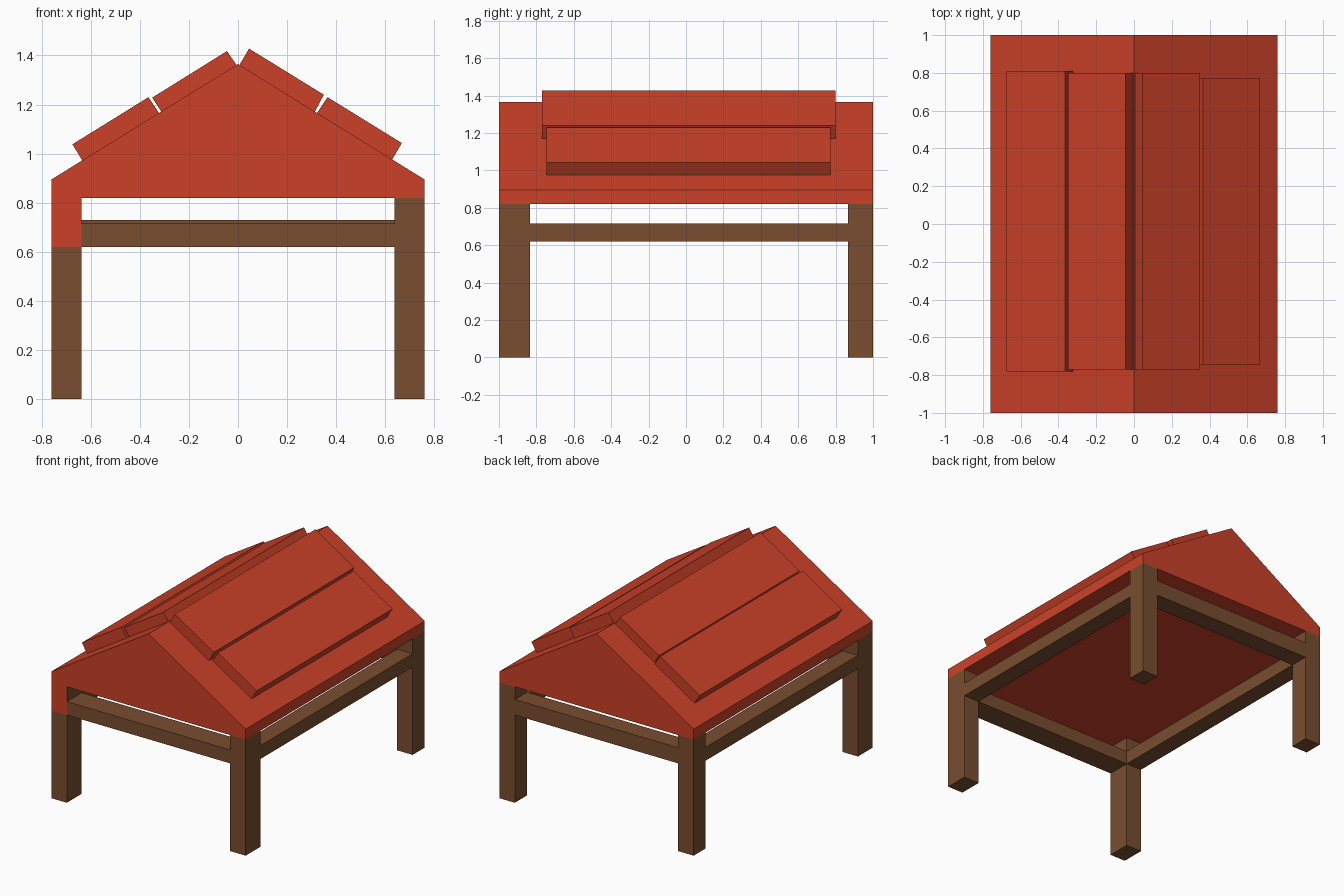
import bpy, bmesh

if "Cube" in bpy.data.objects:
    bpy.data.objects.remove(bpy.data.objects["Cube"])


def material(name, color):
    m = bpy.data.materials.new(name)
    m.diffuse_color = color
    m.use_nodes = True
    m.node_tree.nodes["Principled BSDF"].inputs["Base Color"].default_value = m.diffuse_color
    return m


RED = material("roof_red", (0.60, 0.053, 0.021, 1))
BROWN = material("wood_brown", (0.19, 0.075, 0.028, 1))


def extrude_y(name, profile, y0, y1, mat):
    """Solid made by sweeping an x-z profile from y0 to y1."""
    bm = bmesh.new()
    face = bm.faces.new([bm.verts.new((x, y0, z)) for x, z in profile])
    out = bmesh.ops.extrude_face_region(bm, geom=[face])
    for v in out["geom"]:
        if isinstance(v, bmesh.types.BMVert):
            v.co.y = y1
    bmesh.ops.recalc_face_normals(bm, faces=bm.faces)
    mesh = bpy.data.meshes.new(name)
    bm.to_mesh(mesh)
    bm.free()
    mesh.materials.append(mat)
    obj = bpy.data.objects.new(name, mesh)
    bpy.context.collection.objects.link(obj)
    return obj


def box(name, x0, x1, y0, y1, z0, z1, mat=BROWN):
    return extrude_y(name, [(x0, z0), (x1, z0), (x1, z1), (x0, z1)], y0, y1, mat)


W, IN = 0.76, 0.638           # outer and inner x of the posts
FRONT, BACK = -0.835, 0.865   # inner y of the front and back posts
RAIL, EAVE = 0.62, 0.82       # underside of the rails and of the roof

# Solid gabled roof
extrude_y("roof", [(-W, EAVE), (W, EAVE), (W, 0.895), (0, 1.365), (-W, 0.895)], -1, 1, RED)

# Posts and side rails, left and right
for side, x0, x1 in (("left", -W, -IN), ("right", IN, W)):
    for end, y0, y1 in (("front", -1, FRONT), ("back", BACK, 1)):
        box(f"{end}_{side}_post", x0, x1, y0, y1, 0, RAIL)
        top = box(f"{end}_{side}_post_top", x0, x1, y0, y1, RAIL, EAVE)
        # The front left post has a painted front face at its top
        if (end, side) == ("front", "left"):
            top.data.materials.append(RED)
            for p in top.data.polygons:
                if p.normal.y < -0.5:
                    p.material_index = 1
    box(f"{side}_rail", x0, x1, FRONT, BACK, RAIL, 0.715)

# Front and back rails
box("front_rail", -IN, IN, -1, FRONT, RAIL, 0.715)
box("back_rail", -IN, IN, BACK, 1, RAIL, 0.73)

# Raised roof panels, two on each slope
panels = {
    "left_lower_panel": ([(-0.675, 1.038), (-0.365, 1.23), (-0.322, 1.165), (-0.635, 0.972)], -0.78, 0.81),
    "left_upper_panel": ([(-0.35, 1.228), (-0.045, 1.418), (-0.005, 1.36), (-0.312, 1.17)], -0.77, 0.80),
    "right_upper_panel": ([(0.045, 1.428), (0.35, 1.24), (0.313, 1.17), (0.005, 1.36)], -0.77, 0.80),
    "right_lower_panel": ([(0.365, 1.23), (0.668, 1.043), (0.628, 0.975), (0.322, 1.165)], -0.745, 0.772),
}
for name, (profile, y0, y1) in panels.items():
    extrude_y(name, profile, y0, y1, RED)
